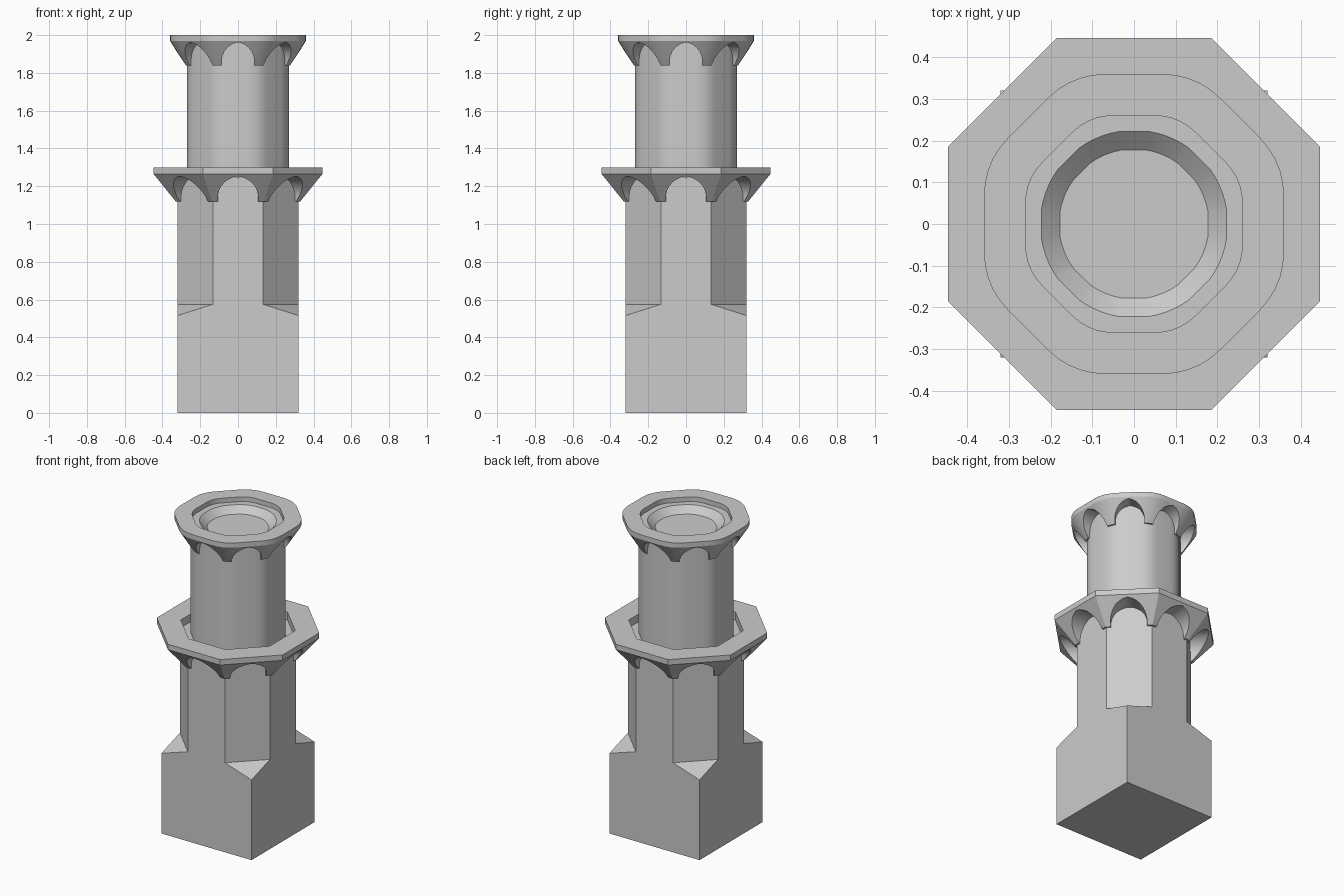
import bpy, bmesh
from math import pi, cos, sin, tan
from mathutils import Vector

if "Cube" in bpy.data.objects:
    bpy.data.objects.remove(bpy.data.objects["Cube"])

T = tan(pi / 8)


def ring(a, rnd, steps=5):
    """Octagon of apothem a; rnd > 0 rounds the corners, 'circle' gives a circle."""
    verts = [Vector((cos(k * pi / 4 + pi / 8), sin(k * pi / 4 + pi / 8))) * a / cos(pi / 8)
             for k in range(8)]
    if rnd == 0:
        return verts
    t = 0.6 if rnd == 'circle' else rnd
    pts = []
    for k in range(8):
        p, v, n = verts[k - 1], verts[k], verts[(k + 1) % 8]
        s, e = v.lerp(p, t / 2), v.lerp(n, t / 2)
        for i in range(steps + 1):
            u = i / steps
            pts.append(s * (1 - u) ** 2 + v * 2 * u * (1 - u) + e * u * u)
    if rnd == 'circle':
        pts = [p.normalized() * a for p in pts]
    return pts


def finish(name, bm):
    bmesh.ops.recalc_face_normals(bm, faces=bm.faces[:])
    me = bpy.data.meshes.new(name)
    bm.to_mesh(me)
    bm.free()
    ob = bpy.data.objects.new(name, me)
    bpy.context.collection.objects.link(ob)
    return ob


def smooth(ob):
    bpy.ops.object.select_all(action='DESELECT')
    ob.select_set(True)
    bpy.context.view_layer.objects.active = ob
    bpy.ops.object.shade_smooth_by_angle(angle=0.5)


def loft(name, sections, closed=False):
    """Skin a stack of (apothem, z, rounding) rings; closed joins last to first."""
    bm = bmesh.new()
    rows = [[bm.verts.new((p.x, p.y, z)) for p in ring(a, r)] for a, z, r in sections]
    pairs = list(zip(rows, rows[1:])) + ([(rows[-1], rows[0])] if closed else [])
    for lo, hi in pairs:
        for i in range(len(lo)):
            j = (i + 1) % len(lo)
            bm.faces.new((lo[i], lo[j], hi[j], hi[i]))
    if not closed:
        bm.faces.new(rows[0])
        bm.faces.new(rows[-1])
    return finish(name, bm)


def arch_cutter(name, w, z0, z1, angle):
    """Long bar with an arched section, passing through the tower axis."""
    h = z1 - z0
    half = [(1, -0.3), (1, 0.25), (0.95, 0.42), (0.84, 0.6), (0.66, 0.77),
            (0.44, 0.89), (0.22, 0.96)]
    prof = [(x * w, z0 + z * h) for x, z in half] + [(0, z1)]
    prof += [(-x * w, z0 + z * h) for x, z in reversed(half)]
    d = Vector((cos(angle), sin(angle), 0))
    s = Vector((-d.y, d.x, 0))
    bm = bmesh.new()
    ends = [[bm.verts.new(d * q + s * x + Vector((0, 0, z))) for x, z in prof] for q in (-0.7, 0.7)]
    for i in range(len(prof)):
        j = (i + 1) % len(prof)
        bm.faces.new((ends[0][i], ends[0][j], ends[1][j], ends[1][i]))
    for e in ends:
        bm.faces.new(e)
    ob = finish(name, bm)
    ob.hide_render = True
    ob.hide_set(True)
    return ob


def gallery(name, a_in, a_low, a_out, z_low, z_mid, z_top, rnd, w, peak):
    """Flared balcony with a vaulted arch cut under each of its eight sides."""
    ob = loft(name, [(a_low, z_low, rnd), (a_out, z_mid, rnd), (a_out, z_top, rnd),
                     (a_in, z_top, rnd), (a_in, z_low, rnd)], closed=True)
    bpy.context.view_layer.objects.active = ob
    for k in range(4):
        cut = arch_cutter(name + "_cutter", w, z_low, peak, k * pi / 4)
        m = ob.modifiers.new("arch", 'BOOLEAN')
        m.operation = 'DIFFERENCE'
        m.solver = 'EXACT'
        m.object = cut
        bpy.ops.object.modifier_apply(modifier=m.name)
        bpy.data.objects.remove(cut)
    smooth(ob)


# Square base whose corners slope back to the octagon
A = 0.32
bm = bmesh.new()
for sx in (-1, 1):
    for sy in (-1, 1):
        for z in (0, 0.515):
            bm.verts.new((sx * A, sy * A, z))
for p in ring(A, 0):
    bm.verts.new((p.x, p.y, 0.575))
bmesh.ops.convex_hull(bm, input=bm.verts[:])
bmesh.ops.dissolve_limit(bm, angle_limit=0.01, verts=bm.verts[:], edges=bm.edges[:])
finish("square_base", bm)

# Octagonal lower shaft, its top is the balcony floor
loft("lower_shaft", [(A, 0.575, 0), (A, 1.25, 0)])

# Lower balcony
gallery("lower_balcony", 0.315, 0.33, 0.447, 1.12, 1.265, 1.30, 0, 0.106, 1.253)

# Rounded upper shaft with a shallow round socket in its top
R = 0.55
smooth(loft("upper_shaft", [(0.27, 1.22, R), (0.27, 1.97, R), (0.225, 1.97, 'circle'),
                            (0.18, 1.93, 'circle')]))

# Upper balcony
gallery("upper_balcony", 0.26, 0.28, 0.36, 1.84, 1.97, 2.0, R, 0.086, 1.962)
